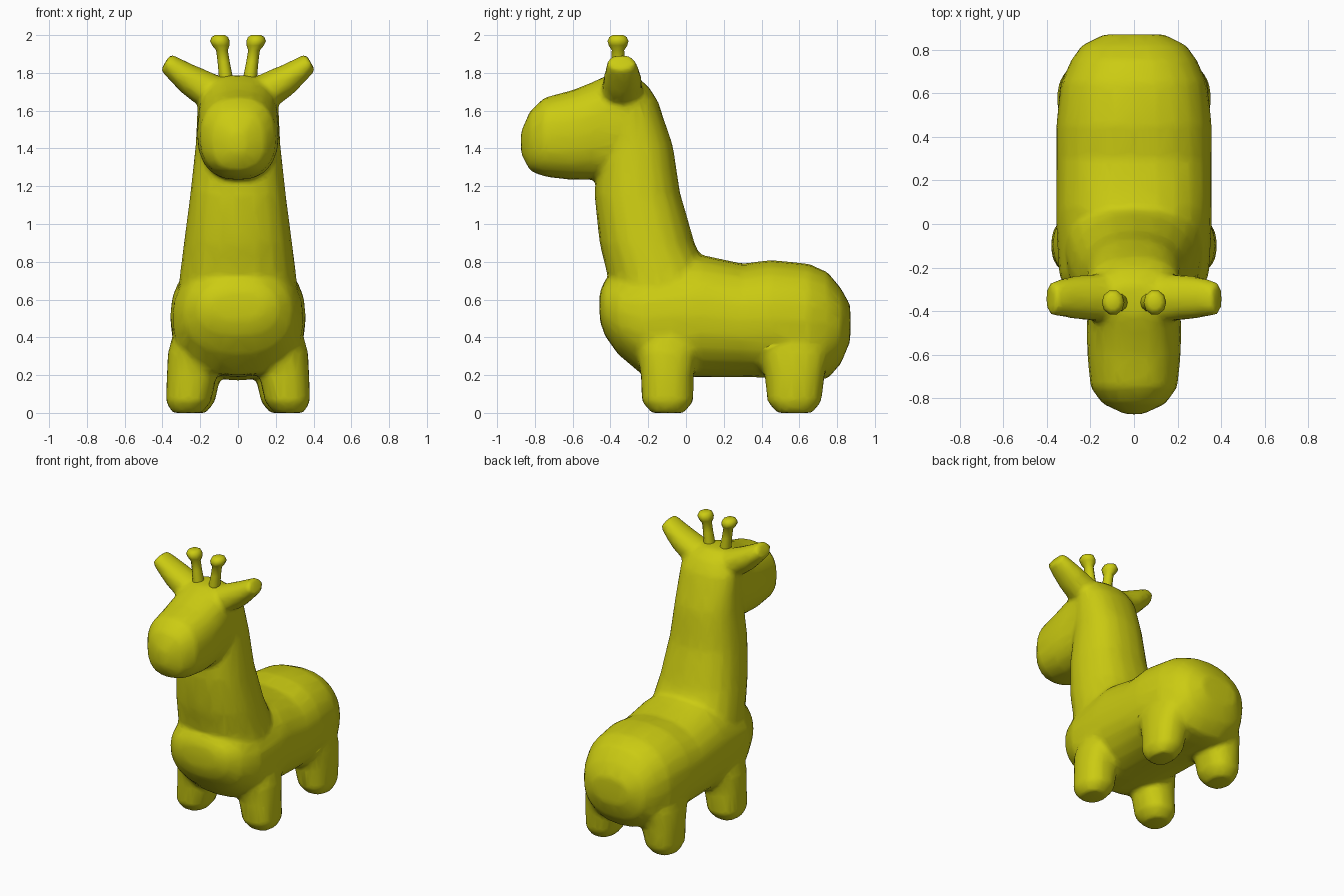
import bpy, bmesh, math
from mathutils import Vector

if "Cube" in bpy.data.objects:
    bpy.data.objects.remove(bpy.data.objects["Cube"])

skin = bpy.data.materials.new("olive_yellow")
skin.diffuse_color = (0.6, 0.6, 0.006, 1)
skin.use_nodes = True
skin.node_tree.nodes["Principled BSDF"].inputs["Base Color"].default_value = skin.diffuse_color

X, Y, Z = Vector((1, 0, 0)), Vector((0, 1, 0)), Vector((0, 0, 1))


def loft(name, rings, sides=20, power=2.5):
    """Skin a closed tube through rings of (centre, half axis u, half axis v)."""
    bm = bmesh.new()
    loops = []
    for c, u, v in rings:
        loop = []
        for i in range(sides):
            a = 2 * math.pi * i / sides
            s, t = (math.copysign(abs(f) ** (2 / power), f) for f in (math.cos(a), math.sin(a)))
            loop.append(bm.verts.new(Vector(c) + u * s + v * t))
        loops.append(loop)
    for a, b in zip(loops, loops[1:]):
        for i in range(sides):
            j = (i + 1) % sides
            bm.faces.new((a[i], a[j], b[j], b[i]))
    bm.faces.new(loops[0])
    bm.faces.new(loops[-1])
    bmesh.ops.recalc_face_normals(bm, faces=bm.faces)
    mesh = bpy.data.meshes.new(name)
    bm.to_mesh(mesh)
    bm.free()
    mesh.materials.append(skin)
    ob = bpy.data.objects.new(name, mesh)
    bpy.context.collection.objects.link(ob)
    return ob


def along_y(rows):
    # rows: y, bottom z, top z, half width
    return [((0, y, (b + t) / 2), X * w, Z * (t - b) / 2) for y, b, t, w in rows]


def along_z(rows):
    # rows: z, front y, back y, centre x, half width
    return [((x, (f + b) / 2, z), X * w, Y * (b - f) / 2) for z, f, b, x, w in rows]


# Torso
parts = [loft("torso", along_y([
    (-.457, .49, .64, .14), (-.43, .41, .70, .215), (-.36, .31, .75, .29),
    (-.23, .20, .80, .345), (0, .19, .83, .358), (.07, .19, .84, .358),
    (.30, .19, .79, .358), (.45, .185, .81, .358), (.65, .17, .79, .335),
    (.75, .18, .745, .29), (.82, .26, .66, .24), (.87, .38, .57, .14)]), 24, 2.3)]

# Neck, spreading into the shoulders
parts.append(loft("neck", along_z([
    (.50, -.40, .20, 0, .33), (.72, -.415, .13, 0, .31), (.90, -.458, .045, 0, .287),
    (1.06, -.475, 0, 0, .266), (1.16, -.485, -.03, 0, .253), (1.42, -.46, -.07, 0, .225),
    (1.54, -.44, -.112, 0, .22), (1.65, -.44, -.148, 0, .215),
    (1.73, -.43, -.20, 0, .18), (1.787, -.41, -.27, 0, .09)]), power=2.3))

# Head and muzzle
parts.append(loft("head", along_y([
    (-.874, 1.37, 1.49, .04), (-.825, 1.28, 1.60, .145), (-.75, 1.25, 1.67, .20),
    (-.60, 1.232, 1.71, .215), (-.50, 1.235, 1.75, .218), (-.42, 1.24, 1.787, .215),
    (-.30, 1.30, 1.768, .21), (-.20, 1.42, 1.69, .17)]), power=2.4))

for side, label in ((1, "right"), (-1, "left")):
    # Legs
    for where, rows in (
        ("front", [(0, -.185, -.01, .27, .08), (.06, -.235, .04, .262, .121),
                   (.20, -.24, .042, .245, .133), (.32, -.26, .07, .225, .147),
                   (.50, -.22, .06, .20, .12)]),
        ("rear", [(0, .48, .67, .245, .078), (.06, .43, .718, .237, .116),
                  (.20, .415, .735, .222, .132), (.32, .37, .76, .20, .147),
                  (.50, .42, .70, .18, .12)])):
        parts.append(loft(f"{where}_leg_{label}",
                          along_z([(z, f, b, x * side, w) for z, f, b, x, w in rows]), 16, 2.3))
    # Ears, leaning outward
    across = Vector((-.5 * side, 0, .866))
    parts.append(loft("ear_" + label, [
        ((x * side, y, z), across * u, Y * v) for x, y, z, u, v in (
            (.10, -.34, 1.69, .085, .11), (.19, -.338, 1.725, .093, .108),
            (.255, -.336, 1.762, .083, .104), (.328, -.338, 1.815, .066, .09),
            (.384, -.343, 1.858, .053, .076))], 12, 2.1))
    # Horns with round knobs
    horn = loft("horn_" + label, [
        ((x * side, -.36, z), X * r, Y * r * 1.12) for z, x, r in (
            (1.70, .058, .04), (1.79, .066, .036), (1.86, .076, .032), (1.92, .085, .031),
            (1.945, .091, .046), (1.968, .096, .052), (1.99, .096, .043), (2.0, .096, .026))], 10, 2)
    horn.data.shade_smooth()

# Fuse the body parts into one soft skin
bpy.ops.object.select_all(action='DESELECT')
for p in parts:
    p.select_set(True)
bpy.context.view_layer.objects.active = parts[0]
bpy.ops.object.join()
body = bpy.context.object
body.name = "body"
remesh = body.modifiers.new("fuse", 'REMESH')
remesh.mode = 'VOXEL'
remesh.voxel_size = .016
remesh.use_smooth_shade = True
soften = body.modifiers.new("soften", 'SMOOTH')
soften.factor = .5
soften.iterations = 10
reduce = body.modifiers.new("reduce", 'DECIMATE')
reduce.ratio = .12
